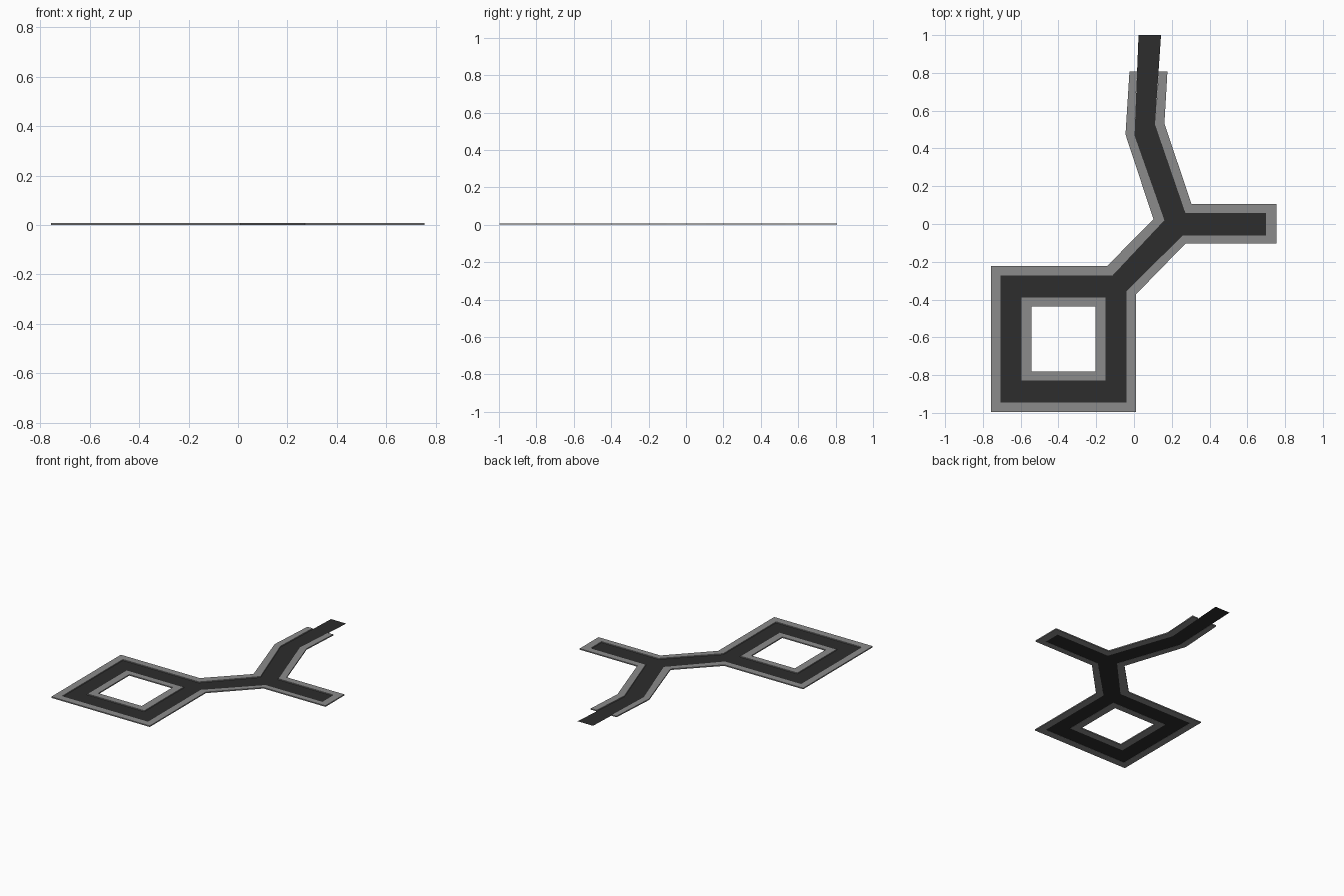
import bpy, bmesh

if "Cube" in bpy.data.objects:
    bpy.data.objects.remove(bpy.data.objects["Cube"])

H = 0.008  # pavement thickness

def material(name, v):
    m = bpy.data.materials.new(name)
    m.diffuse_color = (v, v, v, 1)
    m.use_nodes = True
    m.node_tree.nodes["Principled BSDF"].inputs["Base Color"].default_value = m.diffuse_color
    return m

asphalt = material("dark_asphalt", 0.026)
concrete = material("grey_concrete", 0.26)

def finish(name, bm, mat):
    mesh = bpy.data.meshes.new(name)
    bm.to_mesh(mesh)
    bm.free()
    mesh.materials.append(mat)
    obj = bpy.data.objects.new(name, mesh)
    bpy.context.collection.objects.link(obj)

def strip(bm, a, b, closed=False, z=0.0):
    """Quads between two matching outlines."""
    va = [bm.verts.new((x, y, z)) for x, y in a]
    vb = [bm.verts.new((x, y, z)) for x, y in b]
    n = len(a)
    for i in range(n if closed else n - 1):
        j = (i + 1) % n
        bm.faces.new((va[i], va[j], vb[j], vb[i]))
    for f in bm.faces:
        f.normal_update()
        if f.normal.z < 0:
            f.normal_flip()

def rect(x0, x1, y0, y1):
    return [(x0, y1), (x0, y0), (x1, y0), (x1, y1)]

def pavement(name, a, b, closed=False):
    bm = bmesh.new()
    strip(bm, a, b, closed)
    top = bmesh.ops.extrude_face_region(bm, geom=bm.faces[:], use_keep_orig=True)
    bmesh.ops.translate(bm, verts=[v for v in top["geom"] if isinstance(v, bmesh.types.BMVert)],
                        vec=(0, 0, H))
    bmesh.ops.recalc_face_normals(bm, faces=bm.faces)
    finish(name, bm, concrete)

# Square loop road
road_in = rect(-0.595, -0.15, -0.828, -0.389)
bm = bmesh.new()
strip(bm, rect(-0.706, -0.04, -0.944, -0.272), road_in, True, 0.001)
finish("loop_road", bm, asphalt)

# Diagonal road with its fork: side street and long street
bm = bmesh.new()
outline = [(-0.113, -0.272), (-0.04, -0.272), (-0.04, -0.357), (0.257, -0.061),
           (0.70, -0.061), (0.70, 0.058), (0.272, 0.058), (0.111, 0.527),
           (0.143, 1.0), (0.024, 1.0), (0.003, 0.468), (0.161, 0.02)]
bm.faces.new([bm.verts.new((x, y, 0.001)) for x, y in outline])
bmesh.ops.triangulate(bm, faces=bm.faces[:])
finish("forked_road", bm, asphalt)

# Pavement running round the outside of the whole layout
kerb = [(0.016, 0.807), (0.003, 0.468), (0.161, 0.02), (-0.113, -0.272),
        (-0.706, -0.272), (-0.706, -0.944), (-0.04, -0.944), (-0.04, -0.357),
        (0.257, -0.061), (0.70, -0.061), (0.70, 0.058), (0.272, 0.058),
        (0.111, 0.527), (0.131, 0.807)]
edge = [(-0.024, 0.807), (-0.045, 0.474), (0.103, 0.025), (-0.142, -0.222),
        (-0.757, -0.222), (-0.757, -0.996), (0.01, -0.996), (0.01, -0.373),
        (0.272, -0.104), (0.754, -0.104), (0.754, 0.106), (0.304, 0.106),
        (0.161, 0.532), (0.177, 0.807)]
pavement("outer_pavement", kerb, edge)

# Pavement inside the square loop
pavement("inner_pavement", road_in, rect(-0.542, -0.204, -0.78, -0.436), True)
